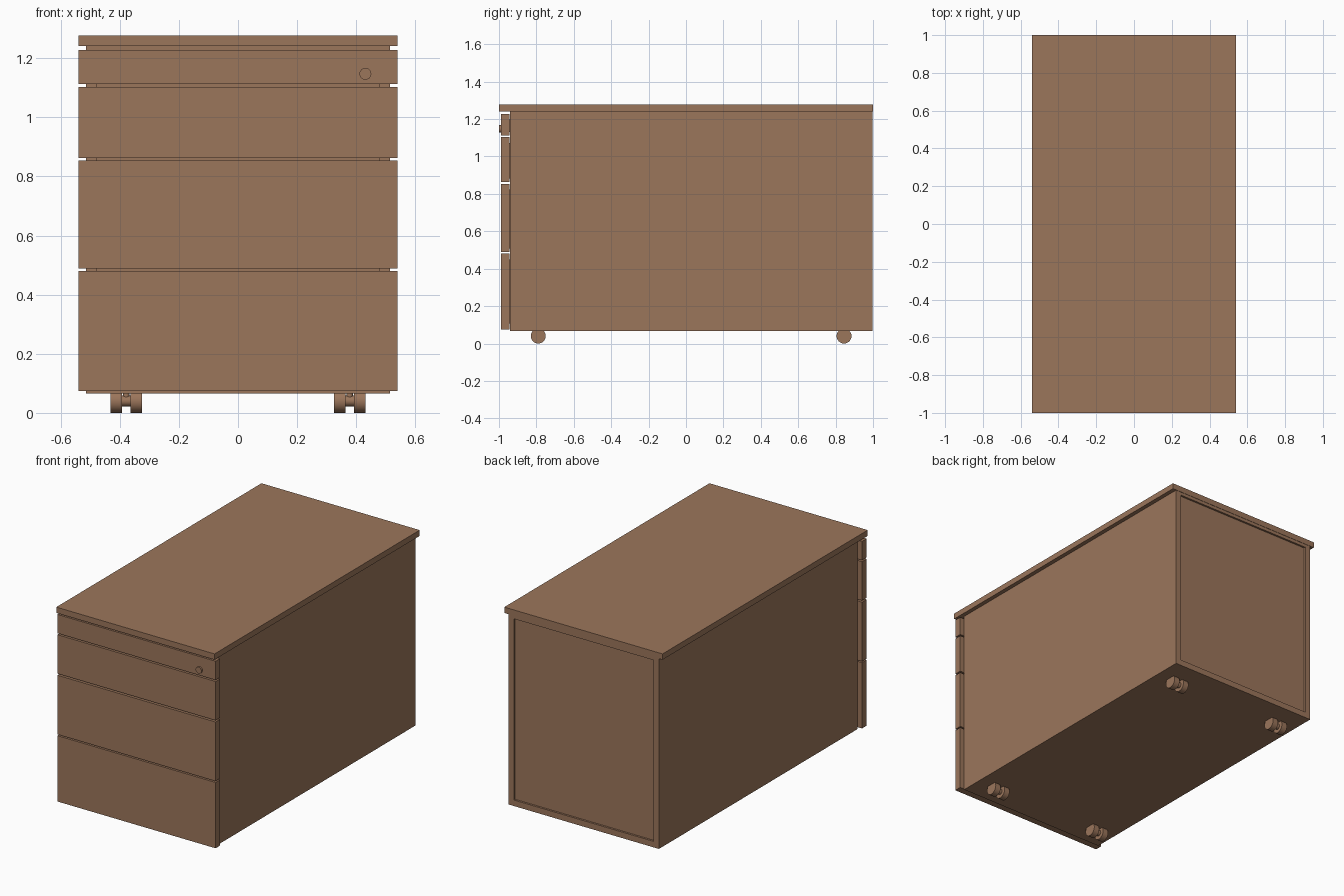
import bpy, math

if "Cube" in bpy.data.objects:
    bpy.data.objects.remove(bpy.data.objects["Cube"])

wood = bpy.data.materials.new("warm brown")
wood.diffuse_color = (0.33, 0.18, 0.105, 1)
wood.use_nodes = True
wood.node_tree.nodes["Principled BSDF"].inputs["Base Color"].default_value = wood.diffuse_color


def box(name, x0, x1, y0, y1, z0, z1):
    bpy.ops.mesh.primitive_cube_add(size=1, location=((x0 + x1) / 2, (y0 + y1) / 2, (z0 + z1) / 2))
    o = bpy.context.object
    o.name = name
    o.scale = (x1 - x0, y1 - y0, z1 - z0)
    bpy.ops.object.transform_apply(location=False, rotation=False, scale=True)
    o.data.materials.append(wood)
    return o


def cyl(name, loc, r, depth, rot, sides=24):
    bpy.ops.mesh.primitive_cylinder_add(vertices=sides, radius=r, depth=depth, location=loc, rotation=rot)
    o = bpy.context.object
    o.name = name
    o.data.materials.append(wood)
    bpy.ops.object.shade_smooth_by_angle(angle=math.radians(35))
    return o


# Top board, overhanging the carcass
box("top_board", -0.54, 0.54, -1, 1, 1.241, 1.277)

# Carcass: sides, floor, ceiling rail and slightly recessed back
W, T, F, B, Z0, Z1 = 0.514, 0.037, -0.94, 0.998, 0.066, 1.241
for s, side in ((-1, "left"), (1, "right")):
    a, b = sorted((s * W, s * (W - T)))
    box(side + "_side_panel", a, b, F, B, Z0, Z1)
I = W - T
box("floor_panel", -I, I, F, B, Z0, Z0 + T)
box("ceiling_panel", -I, I, F, B, Z1 - 0.02, Z1)
box("back_panel", -I, I, B - 0.035, B - 0.012, Z0 + T, Z1 - 0.02)

# Drawers: overlapping fronts with simple boxes behind
fronts = [(0.074, 0.480), (0.488, 0.853), (0.863, 1.103), (1.112, 1.228)]
for i, (z0, z1) in enumerate(fronts):
    box(f"drawer_front_{i + 1}", -0.54, 0.54, -0.99, -0.945, z0, z1)
    lo, hi = max(z0 + 0.02, Z0 + T + 0.005), z1 - 0.03
    box(f"drawer_box_{i + 1}", -0.45, 0.45, -0.945, 0.9, lo, hi)

# Lock on the top drawer
cyl("lock", (0.431, -0.993, 1.147), 0.02, 0.014, (math.pi / 2, 0, 0))

# Twin-wheel casters
ROT = (0, math.pi / 2, 0)
for x in (-0.378, 0.378):
    for y in (-0.79, 0.845):
        cx = math.copysign(0.376, x) + (-0.002 if x < 0 else 0.002)
        for dx in (-0.034, 0.034):
            cyl("caster_wheel", (cx + dx, y, 0.04), 0.04, 0.038, ROT)
        cyl("caster_axle", (cx, y, 0.04), 0.018, 0.034, ROT, 16)
        cyl("caster_stem", (cx, y, 0.053), 0.011, 0.034, (0, 0, 0), 12)
